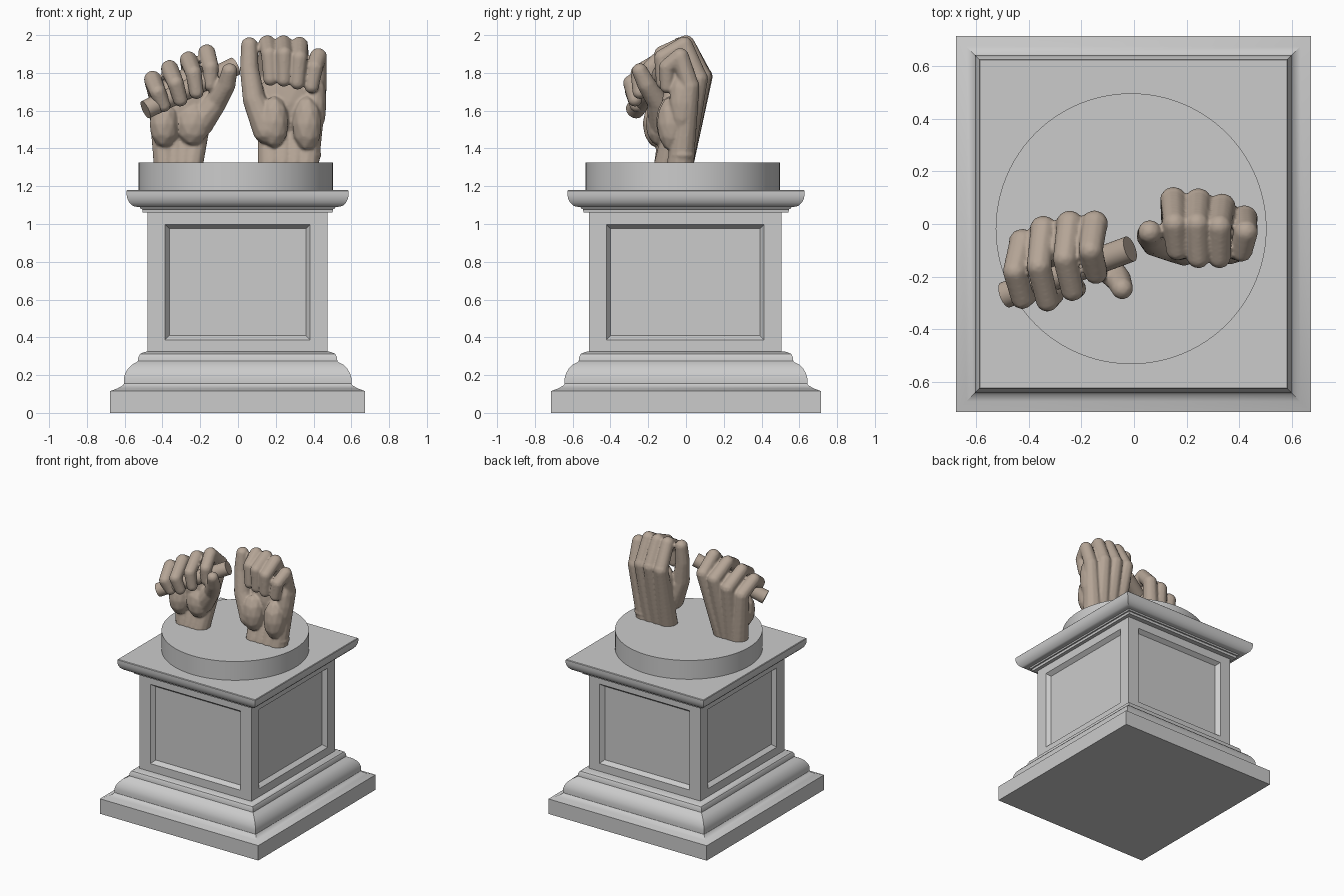
import bpy, bmesh, math
from mathutils import Vector, Matrix

if "Cube" in bpy.data.objects:
    bpy.data.objects.remove(bpy.data.objects["Cube"])


def material(name, rgb):
    m = bpy.data.materials.new(name)
    m.diffuse_color = (*rgb, 1)
    m.use_nodes = True
    m.node_tree.nodes["Principled BSDF"].inputs["Base Color"].default_value = m.diffuse_color
    return m


STONE = material("pale grey stone", (0.60, 0.60, 0.60))
CLAY = material("warm clay", (0.46, 0.375, 0.305))


def finish(name, bm, mat, angle=30):
    bmesh.ops.recalc_face_normals(bm, faces=bm.faces[:])
    me = bpy.data.meshes.new(name)
    bm.to_mesh(me)
    bm.free()
    ob = bpy.data.objects.new(name, me)
    bpy.context.collection.objects.link(ob)
    me.materials.append(mat)
    bpy.ops.object.select_all(action='DESELECT')
    ob.select_set(True)
    bpy.context.view_layer.objects.active = ob
    bpy.ops.object.shade_smooth_by_angle(angle=math.radians(angle))
    return ob


def moulding(name, profile):
    """Stack of mitred rectangles; profile = (half x, half y, z)."""
    bm = bmesh.new()
    rings = [[bm.verts.new((sx * hx - 0.002, sy * hy, z))
              for sx, sy in ((-1, -1), (1, -1), (1, 1), (-1, 1))]
             for hx, hy, z in profile]
    for a, b in zip(rings, rings[1:]):
        for i in range(4):
            j = (i + 1) % 4
            bm.faces.new((a[i], a[j], b[j], b[i]))
    bm.faces.new(rings[0][::-1])
    bm.faces.new(rings[-1])
    return finish(name, bm, STONE)


# Pedestal foot: square plinth and curved moulding
foot = [(0, 0), (0, 0.115), (0.04, 0.13), (0.066, 0.145), (0.073, 0.155),
        (0.073, 0.185), (0.08, 0.21), (0.095, 0.235), (0.115, 0.255),
        (0.14, 0.268), (0.147, 0.275), (0.149, 0.295), (0.158, 0.312),
        (0.175, 0.32), (0.198, 0.326)]
moulding("pedestal_foot", [(0.675 - d, 0.715 - d, z) for d, z in foot])

# Pedestal cap: small fillet, then a rounded slab
cap = [(-0.085, 1.06), (-0.083, 1.078), (-0.075, 1.08), (-0.07, 1.09),
       (-0.045, 1.092), (-0.03, 1.098), (-0.013, 1.115), (-0.004, 1.135),
       (0, 1.155), (0, 1.176), (-0.004, 1.18)]
moulding("pedestal_cap", [(0.588 + d, 0.628 + d, z) for d, z in cap])

# Pedestal body with a recessed panel on each side
bm = bmesh.new()
bmesh.ops.create_cube(bm, size=1, matrix=Matrix.Translation((-0.002, -0.004, 0.6925))
                      @ Matrix.Diagonal((0.952, 1.02, 0.795, 1)))
sides = [f for f in bm.faces if abs(f.normal.z) < 0.5]
bmesh.ops.inset_individual(bm, faces=sides, thickness=0.13)
bmesh.ops.inset_individual(bm, faces=sides, thickness=0.032, depth=-0.03)
finish("pedestal_body", bm, STONE, 15)

# Round platform
bm = bmesh.new()
bmesh.ops.create_cone(bm, cap_ends=True, segments=96, radius1=0.515, radius2=0.515,
                      depth=0.15, matrix=Matrix.Translation((-0.011, -0.018, 1.25)))
finish("round_platform", bm, STONE)


def ellipsoid(bm, centre, radii):
    bmesh.ops.create_icosphere(bm, subdivisions=2, radius=1,
                               matrix=Matrix.Translation(centre) @ Matrix.Diagonal((*radii, 1)))


def limb(bm, points):
    """Chain of spheres through (x, y, z, radius) points."""
    for a, b in zip(points, points[1:]):
        pa, pb = Vector(a), Vector(b)
        n = max(3, int((pb.xyz - pa.xyz).length / 0.013))
        for i in range(n + 1):
            p = pa.lerp(pb, i / n)
            ellipsoid(bm, p.xyz, (p.w, p.w, p.w))


def hand(name, fingers, wrists, thumb, pads):
    bm = bmesh.new()
    for pts, base in zip(fingers, wrists):
        r = (0.051, 0.048, 0.045, 0.040)
        limb(bm, [(*p, q) for p, q in zip(pts, r)])
        # back of the hand, wrist to knuckle
        limb(bm, [base, (*pts[0], 0.053)])
    limb(bm, thumb)
    for centre, radii in pads:
        ellipsoid(bm, centre, radii)
    ob = finish(name, bm, CLAY, 180)
    rm = ob.modifiers.new("fuse", 'REMESH')
    rm.mode = 'VOXEL'
    rm.voxel_size = 0.0075
    rm.use_smooth_shade = True
    sm = ob.modifiers.new("soften", 'SMOOTH')
    sm.factor = 0.5
    sm.iterations = 4


# Closed fist on the right, thumb held up along its side
hand("right_fist",
     [[(0.15, 0.09, 1.78), (0.155, 0.0, 1.953), (0.165, -0.095, 1.90), (0.172, -0.10, 1.77)],
      [(0.245, 0.085, 1.78), (0.24, 0.0, 1.953), (0.245, -0.125, 1.90), (0.243, -0.12, 1.765)],
      [(0.335, 0.065, 1.77), (0.325, -0.01, 1.945), (0.325, -0.125, 1.88), (0.315, -0.12, 1.75)],
      [(0.42, 0.02, 1.73), (0.425, -0.03, 1.885), (0.408, -0.10, 1.83), (0.39, -0.10, 1.73)]],
     [(x, -0.03, 1.32, 0.073) for x in (0.175, 0.235, 0.30, 0.36)],
     [(0.155, -0.07, 1.50, 0.08), (0.085, -0.065, 1.66, 0.062),
      (0.06, -0.045, 1.82, 0.052), (0.06, -0.03, 1.945, 0.046)],
     [((0.27, 0.0, 1.64), (0.17, 0.085, 0.20)),
      ((0.365, -0.075, 1.53), (0.08, 0.08, 0.15)),
      ((0.19, -0.085, 1.54), (0.08, 0.075, 0.14)),
      ((0.41, -0.02, 1.64), (0.06, 0.07, 0.17)),
      ((0.37, -0.02, 1.365), (0.075, 0.07, 0.035))])

# Gripping fist on the left, fingers wrapped around the rod
hand("left_fist",
     [[(-0.15, 0.0, 1.80), (-0.165, -0.10, 1.905), (-0.145, -0.185, 1.83), (-0.145, -0.18, 1.74)],
      [(-0.245, 0.0, 1.78), (-0.262, -0.13, 1.868), (-0.235, -0.25, 1.80), (-0.22, -0.245, 1.70)],
      [(-0.345, -0.02, 1.73), (-0.362, -0.16, 1.822), (-0.33, -0.29, 1.745), (-0.305, -0.27, 1.66)],
      [(-0.425, -0.07, 1.68), (-0.452, -0.18, 1.765), (-0.425, -0.28, 1.70), (-0.395, -0.26, 1.63)]],
     [(x, -0.10, 1.32, 0.07) for x in (-0.25, -0.29, -0.335, -0.38)],
     [(-0.21, -0.12, 1.53, 0.08), (-0.115, -0.15, 1.65, 0.06),
      (-0.06, -0.21, 1.74, 0.05), (-0.045, -0.245, 1.81, 0.043)],
     [((-0.28, -0.09, 1.62), (0.17, 0.095, 0.20)),
      ((-0.39, -0.15, 1.53), (0.08, 0.08, 0.13)),
      ((-0.24, -0.14, 1.53), (0.09, 0.075, 0.12))])

# Rod held by the left fist
a, b = Vector((-0.49, -0.27, 1.605)), Vector((-0.015, -0.095, 1.835))
bm = bmesh.new()
bmesh.ops.create_cone(bm, cap_ends=True, segments=32, radius1=0.05, radius2=0.05,
                      depth=(b - a).length,
                      matrix=Matrix.Translation((a + b) / 2)
                      @ (b - a).to_track_quat('Z', 'Y').to_matrix().to_4x4())
finish("held_rod", bm, CLAY)
